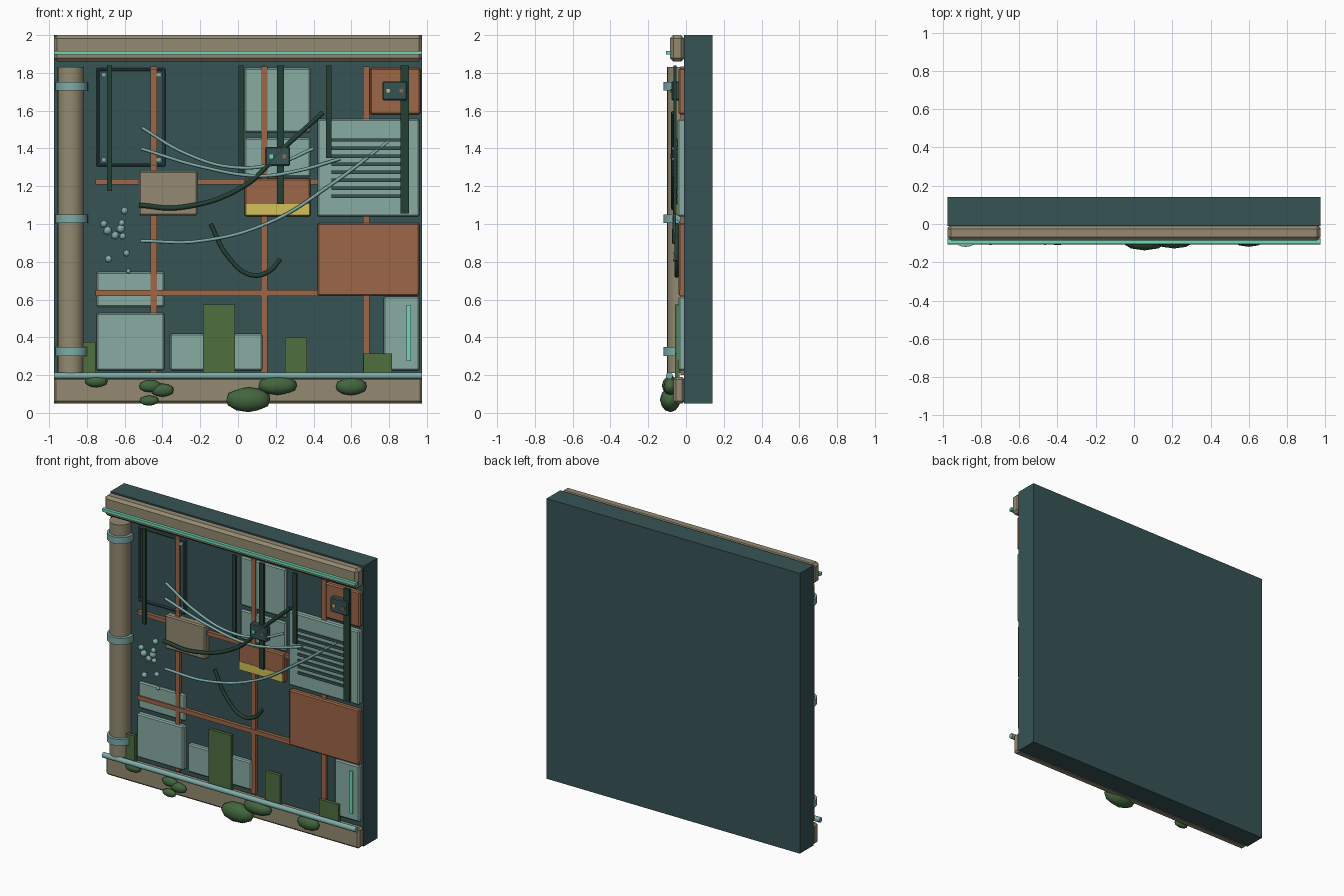
import bpy
import bmesh
from mathutils import Matrix, Vector

cube = bpy.data.objects.get("Cube")
if cube:
    bpy.data.objects.remove(cube, do_unlink=True)


def material(name, *rgb):
    """Flat material from display colour values, stored as linear."""
    linear = [((c / 255 + 0.055) / 1.055) ** 2.4 for c in rgb] + [1.0]
    mat = bpy.data.materials.new(name)
    mat.use_nodes = True
    mat.diffuse_color = linear
    shader = mat.node_tree.nodes["Principled BSDF"]
    shader.inputs["Base Color"].default_value = linear
    shader.inputs["Roughness"].default_value = 0.8
    return mat


SLATE = material("dark slate", 55, 83, 85)
STONE = material("weathered beige", 147, 138, 114)
COPPER = material("rusty copper", 156, 103, 72)
PALE = material("pale teal", 137, 172, 162)
PIPE = material("pipe teal", 126, 172, 168)
VINE = material("vine green", 36, 64, 51)
LEAF = material("leaf green", 78, 112, 64)
MOSS = material("moss green", 66, 102, 62)
YELLOW = material("warning yellow", 212, 193, 88)
MINT = material("glowing mint", 112, 218, 182)


def finish(bm, name, mat, smooth=False):
    bmesh.ops.recalc_face_normals(bm, faces=bm.faces)
    mesh = bpy.data.meshes.new(name)
    for face in bm.faces:
        face.smooth = smooth and len(face.verts) <= 4
    bm.to_mesh(mesh)
    bm.free()
    mesh.materials.append(mat)
    obj = bpy.data.objects.new(name, mesh)
    bpy.context.collection.objects.link(obj)
    return obj


def box(name, mat, x0, x1, z0, z1, front, back=0.0, bevel=0.0):
    """Box between two x, two z and two y limits, with optional chamfer."""
    bm = bmesh.new()
    size = Vector((x1 - x0, back - front, z1 - z0))
    centre = Vector((x0 + x1, front + back, z0 + z1)) / 2
    bmesh.ops.create_cube(bm, size=1, matrix=Matrix.LocRotScale(centre, None, size))
    if bevel:
        bmesh.ops.bevel(bm, geom=bm.edges[:], offset=bevel, segments=1,
                        affect='EDGES', profile=0.5)
    return finish(bm, name, mat)


def cylinder(name, mat, centre, radius, length, axis, sides=24):
    bm = bmesh.new()
    turn = Vector((0, 0, 1)).rotation_difference(Vector(axis))
    bmesh.ops.create_cone(bm, cap_ends=True, segments=sides, radius1=radius,
                          radius2=radius, depth=length,
                          matrix=Matrix.LocRotScale(Vector(centre), turn, None))
    return finish(bm, name, mat, True)


def ball(name, mat, centre, radii, detail=2):
    bm = bmesh.new()
    bmesh.ops.create_icosphere(bm, subdivisions=detail, radius=1,
                               matrix=Matrix.LocRotScale(Vector(centre), None, Vector(radii)))
    return finish(bm, name, mat, True)


def cable(name, mat, radius, points, depth=-0.066, end_depth=-0.066):
    """Sagging round cable through (x, z) points."""
    curve = bpy.data.curves.new(name, 'CURVE')
    curve.dimensions = '3D'
    curve.bevel_depth = radius
    curve.bevel_resolution = 2
    curve.resolution_u = 8
    curve.use_fill_caps = True
    spline = curve.splines.new('BEZIER')
    spline.bezier_points.add(len(points) - 1)
    for i, (x, z) in enumerate(points):
        t = i / (len(points) - 1)
        spline.bezier_points[i].co = (x, depth + (end_depth - depth) * t ** 3, z)
    for point in spline.bezier_points:
        point.handle_left_type = point.handle_right_type = 'AUTO'
    curve.materials.append(mat)
    obj = bpy.data.objects.new(name, curve)
    bpy.context.collection.objects.link(obj)


EDGE = 0.975

# Wall slab, top and bottom beams
box("wall_slab", SLATE, -EDGE, EDGE, 0.05, 2, -0.01, 0.14)
box("top_beam", STONE, -EDGE, EDGE, 1.86, 2, -0.085, -0.008, 0.018)
box("bottom_beam", STONE, -EDGE, EDGE, 0.05, 0.19, -0.065, -0.008, 0.012)
box("top_light_strip", MINT, -EDGE, EDGE, 1.897, 1.917, -0.105, -0.08)
cylinder("bottom_pipe", PIPE, (0, -0.088, 0.197), 0.018, 2 * EDGE, (1, 0, 0), 16)

# Column with clamps
cylinder("left_column", STONE, (-0.885, -0.03, 1.02), 0.07, 1.62, (0, 0, 1))
for z in (0.325, 1.028, 1.73):
    cylinder("column_clamp", PIPE, (-0.88, -0.035, z), 0.085, 0.046, (0, 0, 1))

# Wall panels
panels = [
    ("upper_mid_panel", PALE, 0.035, 0.385, 1.485, 1.825, -0.025),
    ("mid_panel", PALE, 0.035, 0.385, 1.25, 1.455, -0.025),
    ("sign_panel", COPPER, 0.035, 0.385, 1.04, 1.24, -0.045),
    ("beige_box", STONE, -0.525, -0.215, 1.045, 1.28, -0.055),
    ("upper_right_panel", COPPER, 0.7, 0.965, 1.58, 1.825, -0.04),
    ("vent_panel", PALE, 0.42, 0.96, 1.04, 1.555, -0.045),
    ("right_copper_panel", COPPER, 0.42, 0.96, 0.62, 1.005, -0.04),
    ("left_panel", PALE, -0.75, -0.39, 0.56, 0.745, -0.025),
    ("lower_left_panel", PALE, -0.75, -0.39, 0.225, 0.53, -0.045),
    ("low_mid_panel", PALE, -0.36, 0.13, 0.225, 0.42, -0.04),
    ("lower_right_panel", PALE, 0.77, 0.96, 0.225, 0.615, -0.04),
]
for name, mat, x0, x1, z0, z1, front in panels:
    box(name, mat, x0, x1, z0, z1, front, bevel=0.008)
box("sign_stripe", YELLOW, 0.042, 0.378, 1.047, 1.105, -0.049, -0.04)
box("panel_light", MINT, 0.892, 0.915, 0.275, 0.57, -0.048, -0.039)
for i in range(8):
    z = 1.147 + i * 0.0425
    box("vent_slat", SLATE, 0.495, 0.875, z - 0.009, z + 0.009, -0.053, -0.044)

# Framed dark hatch with corner bolts
box("hatch", SLATE, -0.735, -0.4, 1.32, 1.81, -0.02)
for x in (-0.742, -0.393):
    box("hatch_frame_side", SLATE, x - 0.008, x + 0.008, 1.305, 1.825, -0.03, bevel=0.005)
for z in (1.313, 1.817):
    box("hatch_frame_rail", SLATE, -0.75, -0.385, z - 0.008, z + 0.008, -0.03, bevel=0.005)
for x in (-0.71, -0.418):
    for z in (1.34, 1.79):
        cylinder("hatch_bolt", PIPE, (x, -0.022, z), 0.013, 0.016, (0, 1, 0), 12)

# Copper conduit grid
for x in (-0.445, 0.14, 0.68):
    box("vertical_conduit", COPPER, x - 0.017, x + 0.017, 0.2, 1.835, -0.03)
box("upper_conduit", COPPER, -0.755, 0.42, 1.21, 1.238, -0.034)
box("lower_conduit", COPPER, -0.755, 0.96, 0.62, 0.65, -0.034)

# Hanging dark strips
for x, width, bottom in ((-0.68, 0.027, 1.175), (0.015, 0.027, 1.265), (0.225, 0.036, 1.105),
                         (0.48, 0.03, 1.35), (0.882, 0.045, 1.055)):
    box("hanging_strip", VINE, x - width / 2, x + width / 2, bottom, 1.84, -0.066, -0.05)

# Junction boxes with indicator lamps
for x, z, lamp in ((0.83, 1.705, YELLOW), (0.21, 1.358, MINT)):
    box("junction_box", SLATE, x - 0.066, x + 0.066, z - 0.05, z + 0.05, -0.078, -0.035, 0.006)
    for side, mat in ((-1, lamp), (1, COPPER)):
        lx = x + side * 0.035
        box("indicator_lamp", mat, lx - 0.009, lx + 0.009, z - 0.01, z + 0.01, -0.084, -0.076)

# Cables and vines
cable("upper_cable", PIPE, 0.009, [(-0.51, 1.51), (-0.28, 1.375), (-0.02, 1.3), (0.22, 1.325), (0.4, 1.4)])
cable("middle_cable", PIPE, 0.009, [(-0.515, 1.4), (-0.2, 1.305), (0.12, 1.255), (0.33, 1.285), (0.54, 1.345)])
cable("long_cable", PIPE, 0.009, [(-0.515, 0.91), (-0.2, 0.91), (0.17, 1.01), (0.48, 1.2), (0.8, 1.44)],
      end_depth=-0.038)
cable("long_vine", VINE, 0.013, [(-0.525, 1.1), (-0.31, 1.087), (0.03, 1.2), (0.24, 1.4), (0.45, 1.59)])
cable("short_vine", VINE, 0.012, [(-0.145, 1.0), (-0.055, 0.83), (0.07, 0.73), (0.165, 0.75), (0.225, 0.815)],
      -0.05, -0.05)

# Cluster of pale growths
for x, z, r in ((-0.71, 1.0, 0.022), (-0.6, 1.07, 0.022), (-0.69, 0.965, 0.026), (-0.62, 0.975, 0.026),
                (-0.615, 1.005, 0.02), (-0.65, 0.94, 0.024), (-0.61, 0.935, 0.02), (-0.685, 0.815, 0.022),
                (-0.59, 0.845, 0.02), (-0.58, 0.75, 0.014)):
    ball("pale_growth", PIPE, (x, -0.05, z), (r, r, r), 1)

# Flat plants behind the pipe
for x0, x1, top in ((-0.87, -0.755, 0.375), (-0.185, -0.015, 0.575), (0.25, 0.365, 0.4), (0.665, 0.815, 0.315)):
    box("flat_plant", LEAF, x0, x1, 0.18, top, -0.058, -0.035)

# Moss clumps
for x, z, rx, rz, ry in ((0.055, 0.07, 0.122, 0.066, 0.055), (0.21, 0.145, 0.107, 0.05, 0.045),
                         (0.6, 0.14, 0.085, 0.047, 0.036), (-0.4, 0.12, 0.062, 0.035, 0.028),
                         (-0.465, 0.142, 0.06, 0.033, 0.026), (-0.47, 0.065, 0.052, 0.027, 0.024),
                         (-0.75, 0.168, 0.062, 0.033, 0.026)):
    ball("moss_clump", MOSS, (x, -0.083, z), (rx, ry, rz))
